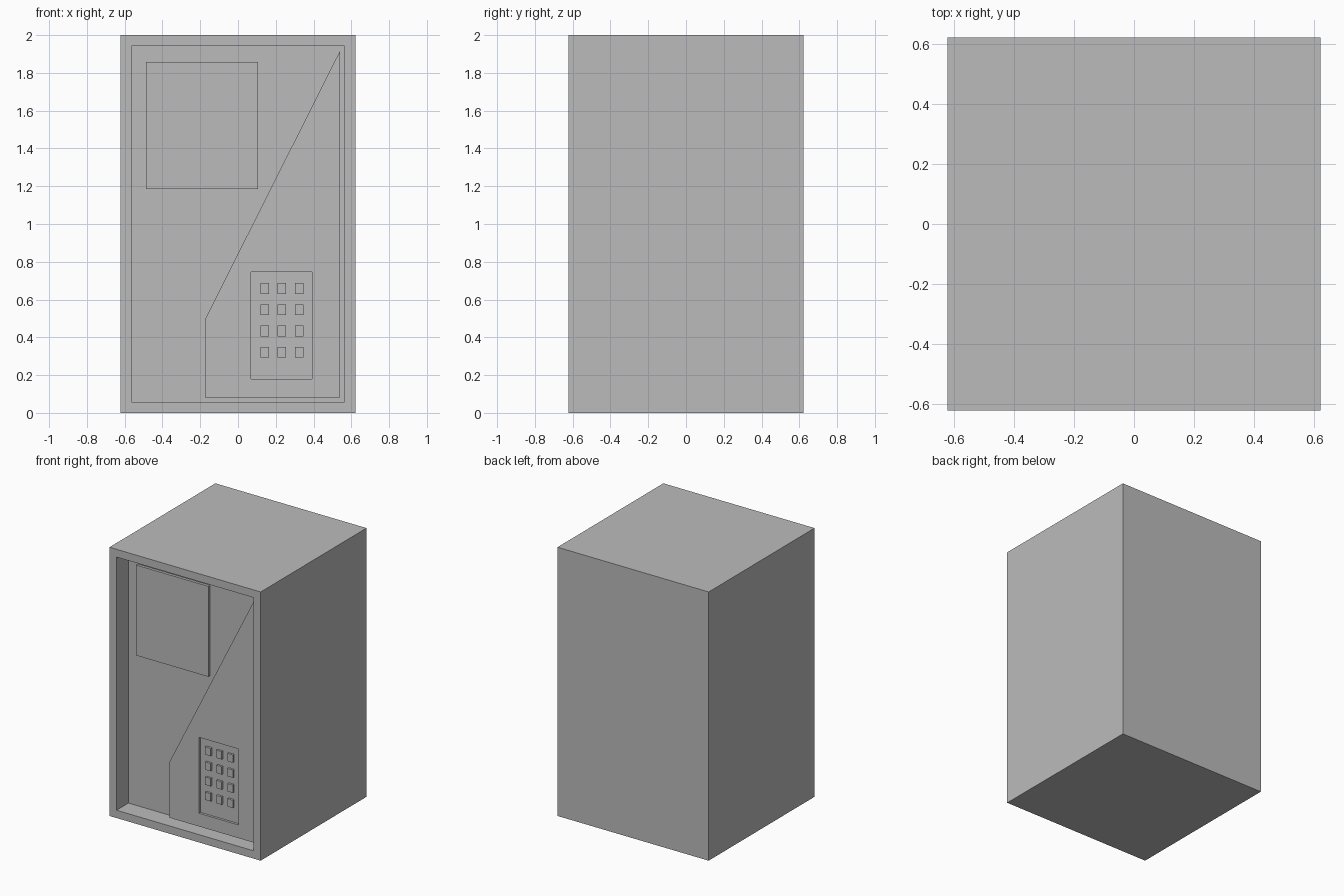
import bpy
import bmesh
from mathutils import Vector

cube = bpy.data.objects.get("Cube")
if cube:
    bpy.data.objects.remove(cube, do_unlink=True)

HALF, HEIGHT = 0.6225, 2.0
FRONT = -HALF
RIM, RECESS = 0.082, 0.14        # frame width and depth of the front recess
PANEL = FRONT + 0.065            # front plane of the slanted panel
BACK = FRONT + RECESS            # back wall of the recess

grey = bpy.data.materials.new("plain grey")
grey.use_nodes = True
grey.diffuse_color = (0.5, 0.5, 0.5, 1)
bsdf = next(n for n in grey.node_tree.nodes if n.type == 'BSDF_PRINCIPLED')
bsdf.inputs["Base Color"].default_value = (0.5, 0.5, 0.5, 1)


def finish(name, bm):
    bmesh.ops.recalc_face_normals(bm, faces=bm.faces)
    mesh = bpy.data.meshes.new(name)
    bm.to_mesh(mesh)
    bm.free()
    mesh.materials.append(grey)
    obj = bpy.data.objects.new(name, mesh)
    bpy.context.collection.objects.link(obj)
    return obj


def prism(name, outline, y0, y1):
    """Extrude an (x, z) outline from y0 back to y1."""
    bm = bmesh.new()
    face = bm.faces.new([bm.verts.new((x, y0, z)) for x, z in outline])
    ext = bmesh.ops.extrude_face_region(bm, geom=[face], use_keep_orig=True)
    verts = [v for v in ext["geom"] if isinstance(v, bmesh.types.BMVert)]
    bmesh.ops.translate(bm, verts=verts, vec=(0, y1 - y0, 0))
    return finish(name, bm)


def box(name, x0, x1, z0, z1, y0, y1):
    return prism(name, [(x0, z0), (x1, z0), (x1, z1), (x0, z1)], y0, y1)


# Cabinet: block whose front face is inset and pushed in
bm = bmesh.new()
bmesh.ops.create_cube(bm, size=1)
bmesh.ops.scale(bm, verts=bm.verts, vec=(2 * HALF, 2 * HALF, HEIGHT))
bmesh.ops.translate(bm, verts=bm.verts, vec=(0, 0, HEIGHT / 2))
bm.normal_update()
front = min(bm.faces, key=lambda f: f.calc_center_median().y)
bmesh.ops.inset_region(bm, faces=[front], thickness=RIM)
ext = bmesh.ops.extrude_discrete_faces(bm, faces=[front])
bmesh.ops.translate(bm, verts=ext["faces"][0].verts, vec=Vector((0, RECESS, 0)))
finish("cabinet", bm)

# Slanted panel filling the lower right of the recess
side, low, high = HALF - RIM, RIM, HEIGHT - RIM
panel = prism("slanted_panel",
              [(-0.175, low), (side, low), (side, high), (-0.175, 0.495)],
              PANEL, BACK)

# Shallow keypad pocket cut into the panel
FLOOR = PANEL + 0.018
cutter = box("keypad_cutter", 0.07, 0.393, 0.18, 0.745, PANEL - 0.05, FLOOR)
cutter.hide_render = True
mod = panel.modifiers.new("keypad_pocket", 'BOOLEAN')
mod.operation = 'DIFFERENCE'
mod.solver = 'EXACT'
mod.object = cutter
bpy.context.view_layer.objects.active = panel
bpy.ops.object.modifier_apply(modifier=mod.name)
bpy.data.objects.remove(cutter, do_unlink=True)

# Keys in a grid of three columns and four rows
for row in range(4):
    for col in range(3):
        x, z = 0.141 + 0.0915 * col, 0.321 + 0.1125 * row
        box(f"key_{row + 1}_{col + 1}", x - 0.0225, x + 0.0225,
            z - 0.029, z + 0.029, FLOOR - 0.016, FLOOR)

# Display plate on the back wall of the recess
box("display", -0.487, 0.107, 1.185, 1.858, BACK - 0.02, BACK)
